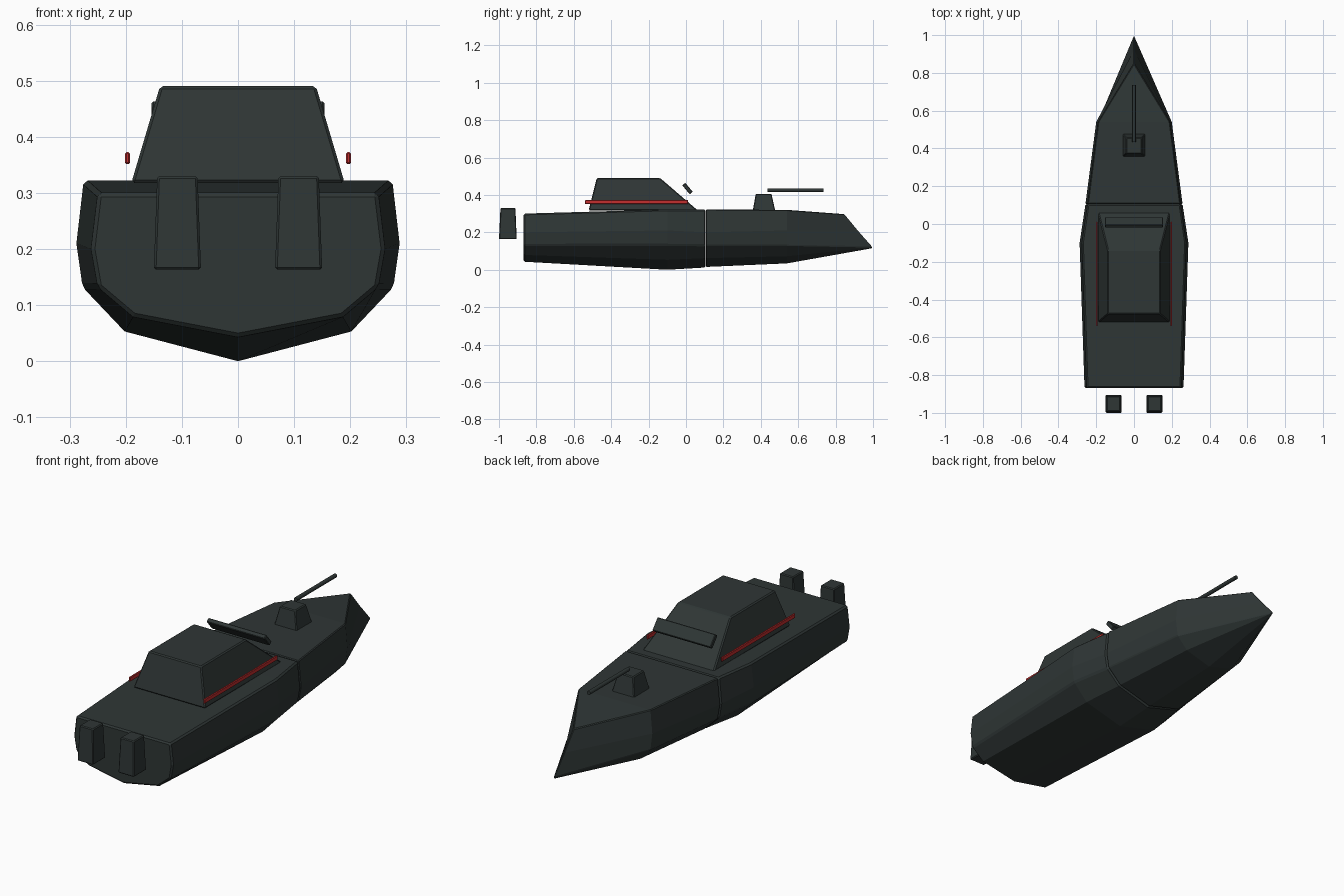
import bpy, bmesh
from mathutils import Vector

if "Cube" in bpy.data.objects:
    bpy.data.objects.remove(bpy.data.objects["Cube"], do_unlink=True)


def material(name, rgb):
    m = bpy.data.materials.new(name)
    m.use_nodes = True
    m.diffuse_color = (*rgb, 1)
    bsdf = m.node_tree.nodes["Principled BSDF"]
    bsdf.inputs["Base Color"].default_value = (*rgb, 1)
    bsdf.inputs["Roughness"].default_value = 0.7
    return m


GREY = material("dark slate grey", (0.028, 0.037, 0.036))
RED = material("signal red", (0.55, 0.028, 0.028))


def loft(name, rings, mat, bevel):
    """Skin closed rings of points, cap both ends and soften the edges."""
    bm = bmesh.new()
    rows = [[bm.verts.new(p) for p in ring] for ring in rings]
    n = len(rows[0])
    for a, b in zip(rows, rows[1:]):
        for i in range(n):
            j = (i + 1) % n
            bm.faces.new((a[i], a[j], b[j], b[i]))
    bm.faces.new(rows[0])
    bm.faces.new(rows[-1])
    bmesh.ops.remove_doubles(bm, verts=bm.verts, dist=1e-5)
    bmesh.ops.recalc_face_normals(bm, faces=bm.faces)
    mesh = bpy.data.meshes.new(name)
    bm.to_mesh(mesh)
    bm.free()
    mesh.materials.append(mat)
    ob = bpy.data.objects.new(name, mesh)
    bpy.context.collection.objects.link(ob)
    if bevel:
        mod = ob.modifiers.new("edge softening", 'BEVEL')
        mod.width = bevel
        mod.segments = 1
        mod.limit_method = 'ANGLE'
        mod.angle_limit = 0.6
    return ob


def rect(x0, x1, y0, y1, z):
    return [(x0, y0, z), (x1, y0, z), (x1, y1, z), (x0, y1, z)]


def hull_ring(y, half, keel):
    """Mirror a half section, listed deck to chine, about the keel."""
    right = [(x, y, z) for x, z in half]
    left = [(-x, y, z) for x, z in reversed(half)]
    return right + [(0, y, keel)] + left


# Hull: aft and fore sections meeting at a seam amidships
seam = [(0.245, 0.322), (0.257, 0.2), (0.245, 0.13), (0.175, 0.062)]
loft("aft_hull", [
    hull_ring(-0.868, [(0.25, 0.3), (0.262, 0.2), (0.25, 0.132), (0.187, 0.079)], 0.043),
    hull_ring(-0.1, [(0.275, 0.322), (0.288, 0.21), (0.277, 0.132), (0.202, 0.053)], 0.0),
    hull_ring(0.105, seam, 0.012),
], GREY, 0.007)

bow = [(0, 0.85, 0.297), (0, 0.922, 0.21), (0, 1.0, 0.122), (0, 0.998, 0.119), (0, 0.99, 0.114)]
loft("fore_hull", [
    hull_ring(0.107, seam, 0.015),
    hull_ring(0.54, [(0.19, 0.32), (0.2, 0.21), (0.19, 0.13), (0.135, 0.072)], 0.034),
    bow + bow[3::-1],
], GREY, 0.005)

# Cabin with raked front
loft("cabin", [rect(-0.19, 0.19, -0.52, 0.062, 0.318),
               rect(-0.139, 0.139, -0.477, -0.138, 0.49)], GREY, 0.005)

# Tilted windscreen plate ahead of the cabin
along = Vector((0, 0.04, -0.048))
thick = Vector((0, 0.008, 0.0065))
centre = Vector((0, 0.008, 0.434))
corners = [centre + along * s / 2 + thick * t
           for s, t in ((-1, -1), (1, -1), (1, 1), (-1, 1))]
loft("windscreen", [[(x, c.y, c.z) for c in corners] for x in (-0.154, 0.154)], GREY, 0.003)

# Side rails and outboard motors, one on each side
for side, s in (("left", 1), ("right", -1)):
    x = 0.197 * s
    loft(side + "_rail", [rect(x - 0.0045, x + 0.0045, -0.54, 0.012, z)
                          for z in (0.351, 0.373)], RED, 0.003)
    x = 0.108 * s
    loft(side + "_outboard_motor", [
        rect(x - 0.042, x + 0.042, -1.0, -0.905, 0.163),
        rect(x - 0.036, x + 0.036, -0.992, -0.912, 0.33)], GREY, 0.004)

# Deck gun: tapered mount and barrel
loft("gun_mount", [rect(-0.06, 0.06, 0.357, 0.477, 0.316),
                   rect(-0.041, 0.041, 0.373, 0.457, 0.406)], GREY, 0.004)
bpy.ops.mesh.primitive_cylinder_add(vertices=12, radius=0.0095, depth=0.3,
                                    location=(0, 0.585, 0.425), rotation=(1.5708, 0, 0))
barrel = bpy.context.object
barrel.name = "gun_barrel"
barrel.data.materials.append(GREY)
bpy.ops.object.shade_smooth_by_angle()
